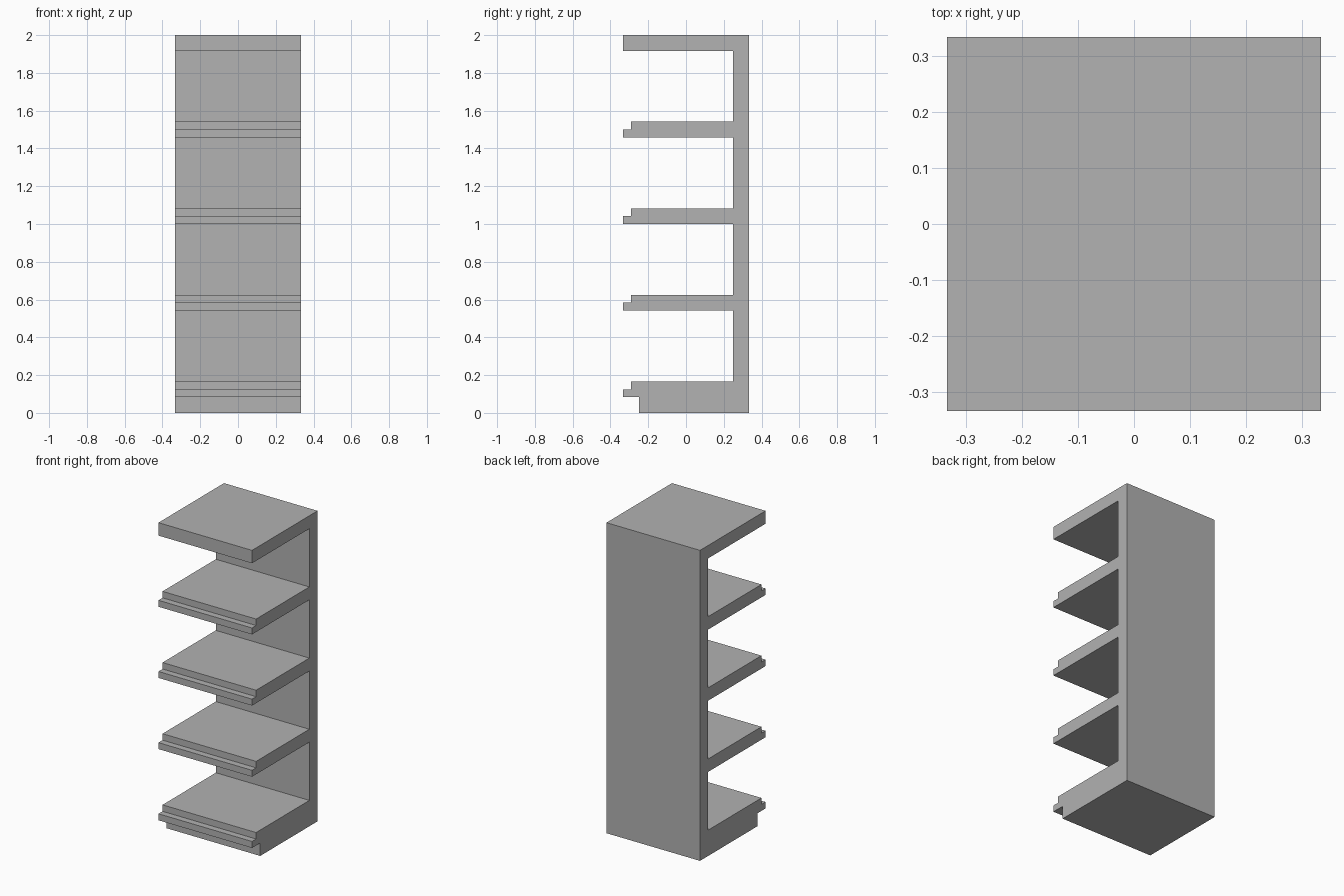
import bpy
import bmesh

cube = bpy.data.objects.get("Cube")
if cube:
    bpy.data.objects.remove(cube, do_unlink=True)

U = 2 / 48            # one module: the unit is 48 modules tall
HALF = 8 * U          # half of the width and depth
BACK_INNER = 6 * U    # front face of the back panel
THICK = 2 * U         # shelf thickness
PITCH = 11 * U        # spacing between shelves

grey = bpy.data.materials.new("plain grey")
grey.use_nodes = True
colour = (0.445, 0.445, 0.445, 1)
grey.diffuse_color = colour
grey.node_tree.nodes["Principled BSDF"].inputs["Base Color"].default_value = colour

# Side profile (y, z): back panel and recessed plinth
profile = [(HALF, 2), (HALF, 0), (-BACK_INNER, 0), (-BACK_INNER, THICK)]

# Four shelves with a stepped front lip, from the plinth upwards
for i in range(4):
    bottom = THICK + i * PITCH
    if i:
        profile.append((BACK_INNER, bottom))
    profile += [
        (-HALF, bottom),
        (-HALF, bottom + U),
        (-HALF + U, bottom + U),
        (-HALF + U, bottom + THICK),
        (BACK_INNER, bottom + THICK),
    ]

# Plain top board
profile += [(BACK_INNER, 2 - THICK), (-HALF, 2 - THICK), (-HALF, 2)]

# Extrude the profile across the full width
bm = bmesh.new()
side = bm.faces.new([bm.verts.new((-HALF, y, z)) for y, z in profile])
result = bmesh.ops.extrude_face_region(bm, geom=[side], use_keep_orig=True)
moved = [g for g in result["geom"] if isinstance(g, bmesh.types.BMVert)]
bmesh.ops.translate(bm, verts=moved, vec=(2 * HALF, 0, 0))
bmesh.ops.recalc_face_normals(bm, faces=bm.faces)

mesh = bpy.data.meshes.new("shelf_unit")
bm.to_mesh(mesh)
bm.free()
mesh.materials.append(grey)
shelf_unit = bpy.data.objects.new("shelf_unit", mesh)
bpy.context.collection.objects.link(shelf_unit)
